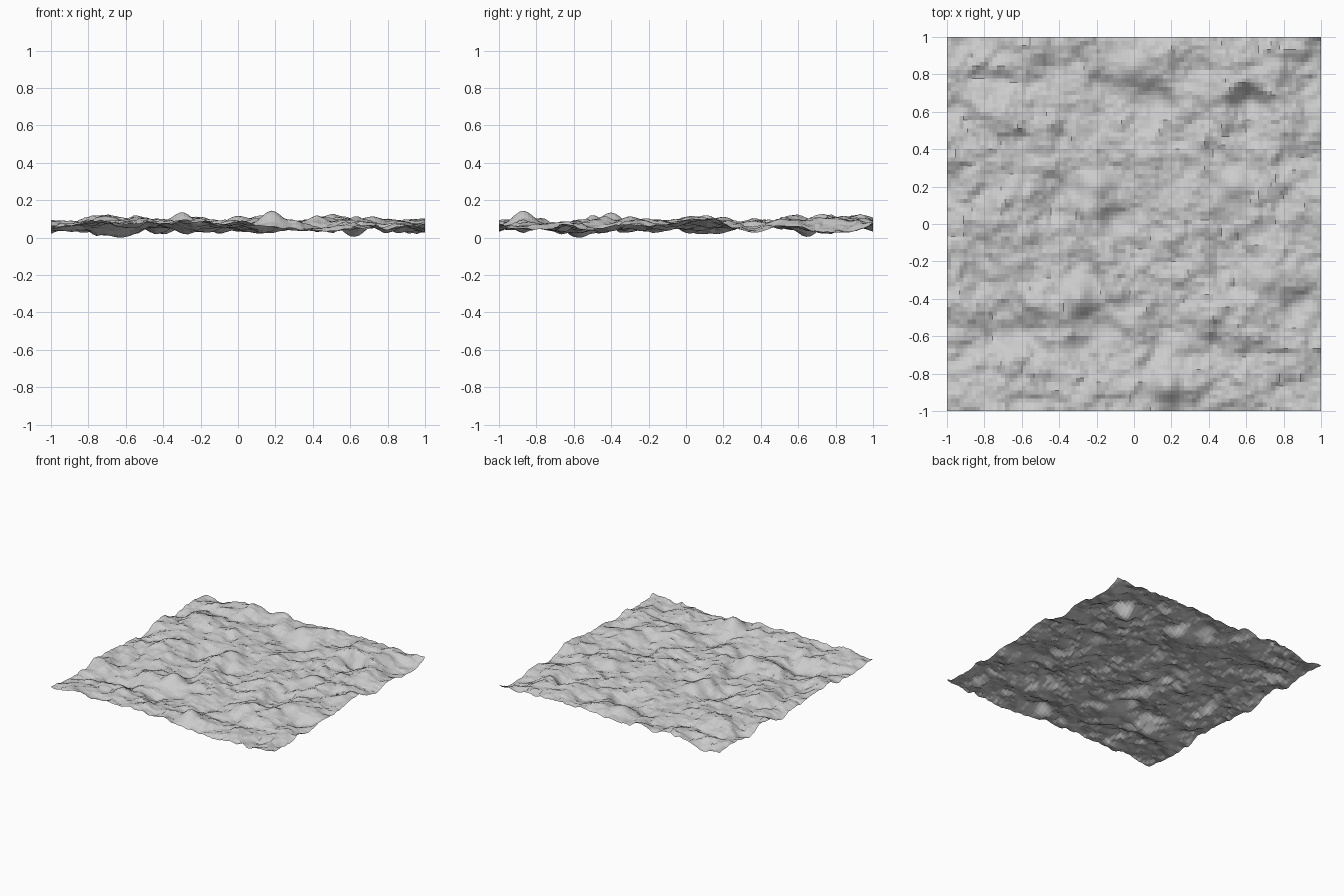
import bpy, bmesh, math
from mathutils import Vector, noise

if "Cube" in bpy.data.objects:
    bpy.data.objects.remove(bpy.data.objects["Cube"])

SEGMENTS = 90       # grid cells per side
MIDDLE, SWING = 0.07, 0.054
# main crests and hollows: x, y, z
EXTREMES = [
    (0.18, -0.87, 0.145), (-0.30, -0.40, 0.137), (0.00, 0.84, 0.118),
    (-0.20, 0.20, 0.112), (0.54, 0.20, 0.112), (0.72, -0.30, 0.115),
    (-0.63, -0.57, 0.0), (0.62, 0.65, 0.005), (-0.10, 0.02, 0.022),
    (-0.16, -0.56, 0.028), (0.86, -0.44, 0.025), (0.12, 0.66, 0.022),
]


def ripple(x, y):
    p = Vector((x * 4.0 + 11.3, y * 4.0 + 4.7, 2.35))
    return noise.fractal(p, 0.9, 2.0, 4, noise_basis='PERLIN_ORIGINAL')


# Rough ground sheet
bm = bmesh.new()
bmesh.ops.create_grid(bm, x_segments=SEGMENTS, y_segments=SEGMENTS, size=1.0)
heights = [ripple(v.co.x, v.co.y) for v in bm.verts]
mean = sum(heights) / len(heights)
span = max(abs(h - mean) for h in heights)
for v, h in zip(bm.verts, heights):
    z = MIDDLE + SWING * 1.1 * (h - mean) / span
    # blend towards each crest or hollow, with a ragged outline
    for cx, cy, cz in EXTREMES:
        r = (v.co.x - cx) ** 2 + (v.co.y - cy) ** 2
        w = math.exp(-r / 0.006 * (1 + 0.5 * (h - mean) / span))
        z = z * (1 - w) + cz * w
    v.co.z = z

# Stand it on z = 0, faces left flat
low = min(v.co.z for v in bm.verts)
for v in bm.verts:
    v.co.z -= low

mesh = bpy.data.meshes.new("rough_ground")
bm.to_mesh(mesh)
bm.free()
ground = bpy.data.objects.new("rough_ground", mesh)
bpy.context.collection.objects.link(ground)
